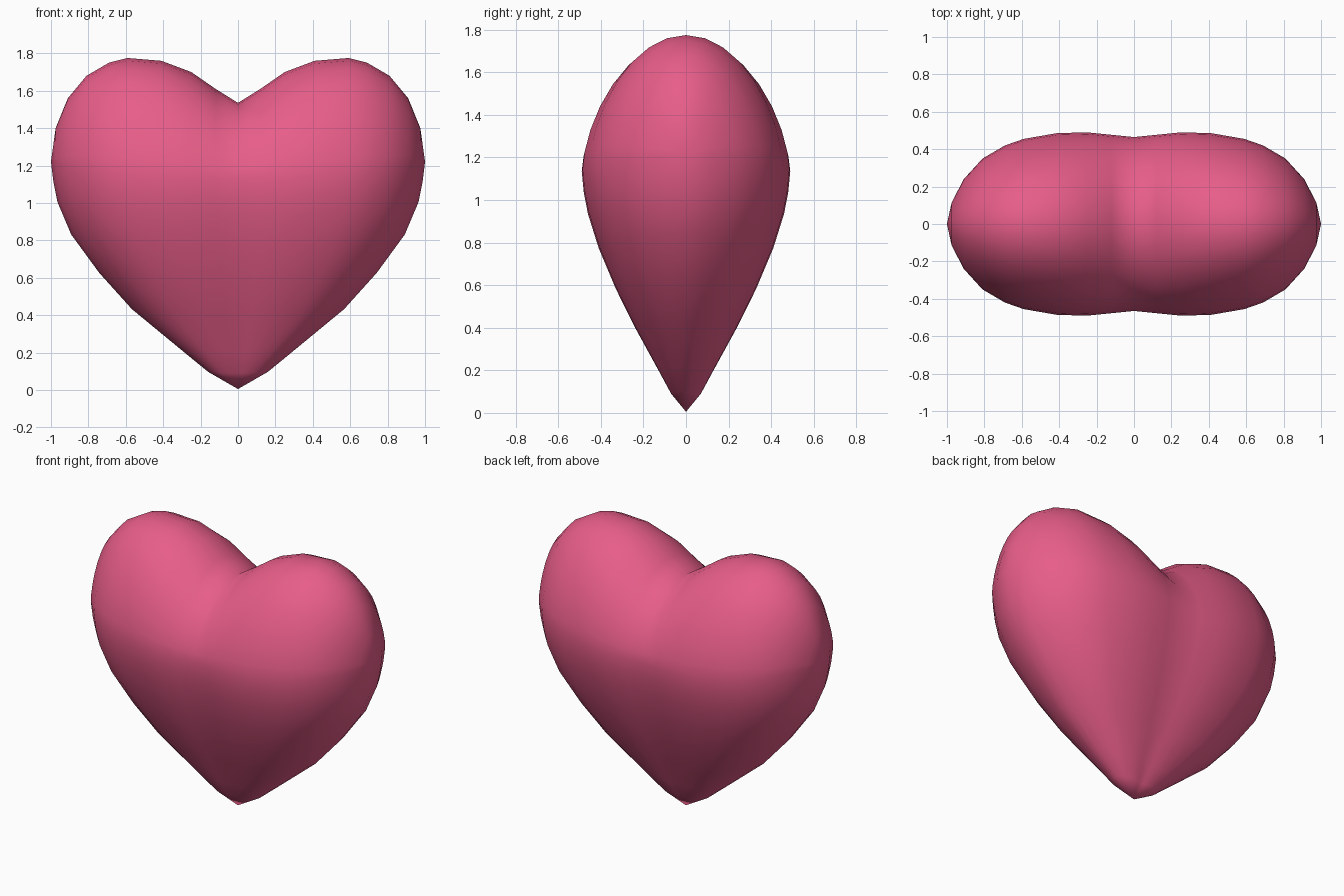
import bpy, bmesh, math

if "Cube" in bpy.data.objects:
    bpy.data.objects.remove(bpy.data.objects["Cube"])

# Columns of the right half: x, top height, half depth at the widest level
COLS = [(0, 1.535, .465), (.12, 1.61, .477), (.25, 1.70, .49), (.41, 1.76, .486),
        (.59, 1.775, .455), (.69, 1.75, .42), (.81, 1.68, .35), (.91, 1.56, .24),
        (.975, 1.40, .115), (1, 1.22, 0)]
# Rings below the widest level: height, width scale, depth scale
RINGS = [(1.13, 1, 1), (1.03, .987, .98), (.93, .965, .94), (.77, .892, .837), (.58, .742, .673),
         (.40, .567, .49), (.20, .305, .265), (.09, .16, .143), (0.005, 0, 0)]
STEPS = 16


def lobe_point(col, i):
    x, top, depth = col
    mid = 1.13 + .09 * x * x
    a = math.pi * i / STEPS
    return x, -depth * math.cos(a), mid + (top - mid) * max(0, math.sin(a)) ** 1.25


def add_grid(bm, rows):
    verts = [[bm.verts.new(p) for p in row] for row in rows]
    for r0, r1 in zip(verts, verts[1:]):
        for i in range(len(r0) - 1):
            bm.faces.new((r0[i], r1[i], r1[i + 1], r0[i + 1]))


bm = bmesh.new()
# Rounded lobe, arched front to back
add_grid(bm, [[lobe_point(c, i) for i in range(STEPS + 1)] for c in COLS])
# Lower body, tapering to the tip
loop = [(x, -d) for x, _, d in COLS] + [(x, d) for x, _, d in reversed(COLS[:-1])]
add_grid(bm, [[(x * w, y * k, z * (1 + .08 * x * x)) for x, y in loop]
              for z, w, k in reversed(RINGS)])
bmesh.ops.remove_doubles(bm, verts=bm.verts, dist=.002)
# Mirror to the left half
geo = bmesh.ops.duplicate(bm, geom=bm.verts[:] + bm.edges[:] + bm.faces[:])["geom"]
for v in geo:
    if isinstance(v, bmesh.types.BMVert):
        v.co.x = -v.co.x
bmesh.ops.reverse_faces(bm, faces=[f for f in geo if isinstance(f, bmesh.types.BMFace)])
bmesh.ops.remove_doubles(bm, verts=bm.verts, dist=.002)
bmesh.ops.recalc_face_normals(bm, faces=bm.faces)
for f in bm.faces:
    f.smooth = True

mesh = bpy.data.meshes.new("heart")
bm.to_mesh(mesh)
bm.free()
heart = bpy.data.objects.new("heart", mesh)
bpy.context.collection.objects.link(heart)
mat = bpy.data.materials.new("pink")
mat.diffuse_color = (.8, .11, .25, 1)
mat.use_nodes = True
mat.node_tree.nodes["Principled BSDF"].inputs["Base Color"].default_value = mat.diffuse_color
mesh.materials.append(mat)
